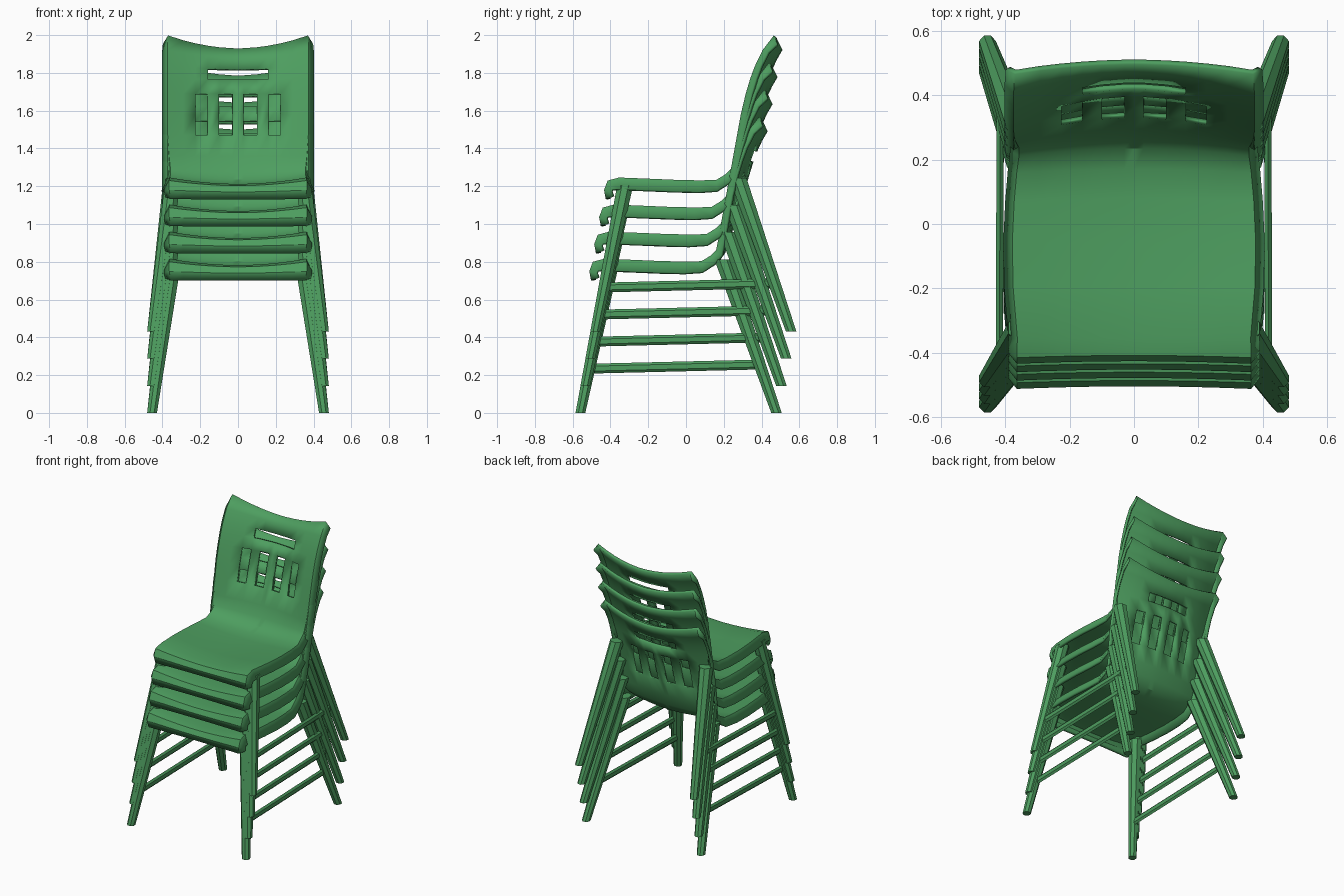
import bpy, math
from mathutils import Vector

green = bpy.data.materials.new("green plastic")
green.diffuse_color = (0.075, 0.34, 0.115, 1)

COUNT, STEP = 4, Vector((0, -0.026, -0.1433))   # stack of chairs, described from the top one


def make(name, verts, faces, loc=(0, 0, 0)):
    me = bpy.data.meshes.new(name)
    me.from_pydata(verts, [], faces)
    me.materials.append(green)
    ob = bpy.data.objects.new(name, me)
    ob.location = loc
    bpy.context.collection.objects.link(ob)
    return ob


def smooth(ob, deg):
    bpy.ops.object.select_all(action='DESELECT')
    ob.select_set(True)
    bpy.context.view_layer.objects.active = ob
    bpy.ops.object.shade_smooth_by_angle(angle=math.radians(deg))


# Shell stations: centre y, centre z, edge y, edge z, half width, rim dy, rim dz
ROWS = [
    (-0.415, 1.130, -0.425, 1.132, 0.385, 0.035, 0.010),
    (-0.426, 1.170, -0.434, 1.180, 0.392, 0.035, -0.010),
    (-0.408, 1.203, -0.415, 1.230, 0.392, 0.025, -0.045),
    (-0.355, 1.212, -0.355, 1.246, 0.390, 0.000, -0.060),
    (-0.200, 1.206, -0.200, 1.240, 0.403, 0.000, -0.060),
    (-0.060, 1.202, -0.060, 1.234, 0.406, 0.000, -0.060),
    (0.080, 1.202, 0.070, 1.231, 0.400, 0.000, -0.060),
    (0.170, 1.208, 0.160, 1.233, 0.392, 0.005, -0.055),
    (0.235, 1.235, 0.212, 1.265, 0.385, 0.015, -0.045),
    (0.270, 1.285, 0.237, 1.290, 0.385, 0.028, -0.025),
    (0.296, 1.360, 0.251, 1.360, 0.393, 0.030, -0.005),
    (0.330, 1.470, 0.270, 1.470, 0.400, 0.030, 0.0),
    (0.362, 1.580, 0.290, 1.580, 0.402, 0.030, 0.0),
    (0.395, 1.690, 0.316, 1.690, 0.402, 0.030, 0.0),
    (0.418, 1.765, 0.340, 1.770, 0.402, 0.030, 0.0),
    (0.438, 1.820, 0.364, 1.835, 0.402, 0.030, 0.0),
    (0.466, 1.880, 0.405, 1.920, 0.402, 0.028, -0.01),
    (0.495, 1.930, 0.465, 1.998, 0.398, 0.015, -0.045),
]
HALF = [0.03, 0.10, 0.16, 0.225, 0.29, 'crease', 'rim']


def in_slot(x, z):
    x = abs(x)
    if 1.765 < z < 1.82:
        return x < 0.16
    return 1.47 < z < 1.69 and (0.03 < x < 0.10 or 0.16 < x < 0.225)


def build_shell(loc):
    cols = [(-1, c) for c in reversed(HALF)] + [(1, 0.0)] + [(1, c) for c in HALF]
    verts, faces = [], []
    for yc, zc, ye, ze, w, rdy, rdz in ROWS:
        for s, c in cols:
            crease = w - 0.028
            x = crease if isinstance(c, str) else c
            t = (x / crease) ** 1.9
            p = [x, yc + (ye - yc) * t, zc + (ze - zc) * t]
            if c == 'rim':
                p = [w, p[1] + rdy, p[2] + rdz]
            verts.append((s * p[0], p[1], p[2]))
    n = len(cols)
    for i in range(len(ROWS) - 1):
        zmid = (ROWS[i][1] + ROWS[i + 1][1]) / 2
        for j in range(n - 1):
            xmid = (verts[j][0] + verts[j + 1][0]) / 2
            if i > 9 and in_slot(xmid, zmid):
                continue
            a = i * n + j
            faces.append((a, a + 1, a + n + 1, a + n))
    ob = make("seat_shell", verts, faces, loc)
    smooth(ob, 32)
    mod = ob.modifiers.new("thickness", 'SOLIDIFY')
    mod.thickness, mod.offset = 0.018, -1
    return ob


def tapered(name, a, b, ra, rb, sides, axes, loc, phase=0.5):
    """Prism from a to b whose end polygons lie in the plane of the two given axes."""
    verts = []
    for p, r in ((a, ra), (b, rb)):
        for k in range(sides):
            ang = 2 * math.pi * (k + phase) / sides
            v = list(p)
            v[axes[0]] += r[0] * math.cos(ang)
            v[axes[1]] += r[1] * math.sin(ang)
            verts.append(v)
    faces = [(k, (k + 1) % sides, sides + (k + 1) % sides, sides + k) for k in range(sides)]
    faces += [tuple(reversed(range(sides))), tuple(range(sides, 2 * sides))]
    if axes != (0, 1):
        faces = [tuple(reversed(f)) for f in faces]
    return make(name, verts, faces, loc)


for n in range(COUNT):
    loc = STEP * n
    build_shell(loc)
    for s in (-1, 1):
        # splayed legs, flat on the floor
        tapered("front_leg", (s * 0.455, -0.481, 0.43), (s * 0.347, -0.322, 1.205),
                (0.028, 0.028), (0.046, 0.046), 8, (0, 1), loc)
        tapered("rear_leg", (s * 0.455, 0.557, 0.43), (s * 0.352, 0.274, 1.243),
                (0.028, 0.030), (0.046, 0.050), 8, (0, 1), loc)
        # side rail between the legs
        tapered("side_rail", (s * 0.418, -0.43, 0.664), (s * 0.415, 0.475, 0.686),
                (0.013, 0.026), (0.013, 0.026), 6, (0, 2), loc, 0.5)
